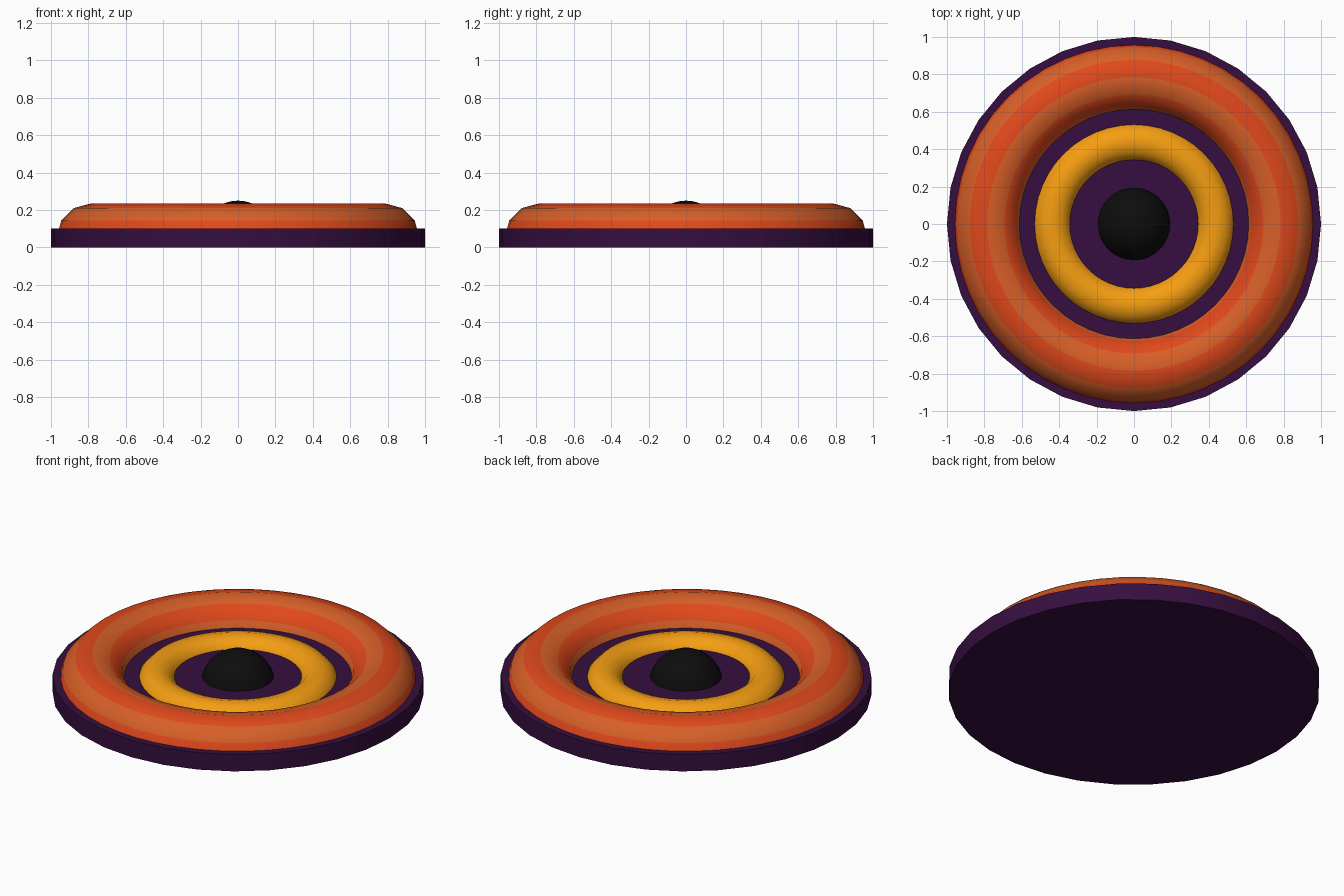
import bpy, bmesh
from math import cos, sin, pi, radians

if "Cube" in bpy.data.objects:
    bpy.data.objects.remove(bpy.data.objects["Cube"])

MID = 0.05  # mid height of the base, where every raised part is centred


def material(name, r, g, b):
    m = bpy.data.materials.new(name)
    m.diffuse_color = (r, g, b, 1)
    m.use_nodes = True
    m.node_tree.nodes["Principled BSDF"].inputs["Base Color"].default_value = m.diffuse_color
    return m


purple = material("dark_purple", 0.037, 0.0045, 0.05)
red = material("red_orange", 0.74, 0.065, 0.011)
orange = material("orange", 0.68, 0.115, 0.021)
yellow = material("amber", 0.91, 0.34, 0.006)
black = material("black", 0.004, 0.004, 0.004)


def half_ring(name, major, minor, mats, around=48, steps=6):
    """Upper half of a 12-sided-section torus; bands cycle through mats."""
    bm = bmesh.new()
    loops = []
    for j in range(steps + 1):
        a = pi * j / steps
        rad, z = major + minor * cos(a), MID + minor * sin(a)
        loops.append([bm.verts.new((rad * cos(2 * pi * i / around),
                                    rad * sin(2 * pi * i / around), z))
                      for i in range(around)])
    for j in range(steps):
        for i in range(around):
            k = (i + 1) % around
            f = bm.faces.new((loops[j][i], loops[j][k],
                              loops[j + 1][k], loops[j + 1][i]))
            f.material_index = j % len(mats)
            f.smooth = True
    mesh = bpy.data.meshes.new(name)
    bm.to_mesh(mesh)
    bm.free()
    for m in mats:
        mesh.materials.append(m)
    ob = bpy.data.objects.new(name, mesh)
    bpy.context.collection.objects.link(ob)
    return ob


# Base disc
bpy.ops.mesh.primitive_cylinder_add(vertices=32, radius=1, depth=0.1, location=(0, 0, MID))
base = bpy.context.object
base.name = "base_disc"
base.data.materials.append(purple)
bpy.ops.object.shade_smooth_by_angle(angle=radians(30))

# Striped outer ring and plain inner ring, half sunk into the base
half_ring("outer_ring", 0.785, 0.185, [red, orange])
half_ring("inner_ring", 0.4375, 0.107, [yellow])

# Centre ball
bpy.ops.mesh.primitive_uv_sphere_add(segments=32, ring_count=16, radius=0.2, location=(0, 0, MID))
ball = bpy.context.object
ball.name = "centre_ball"
ball.data.materials.append(black)
bpy.ops.object.shade_smooth()

# Trim the hidden part of the ball below the base's mid plane
bm = bmesh.new()
bm.from_mesh(ball.data)
bmesh.ops.bisect_plane(bm, geom=bm.verts[:] + bm.edges[:] + bm.faces[:],
                       plane_co=(0, 0, 0), plane_no=(0, 0, 1), clear_inner=True)
bm.to_mesh(ball.data)
bm.free()
